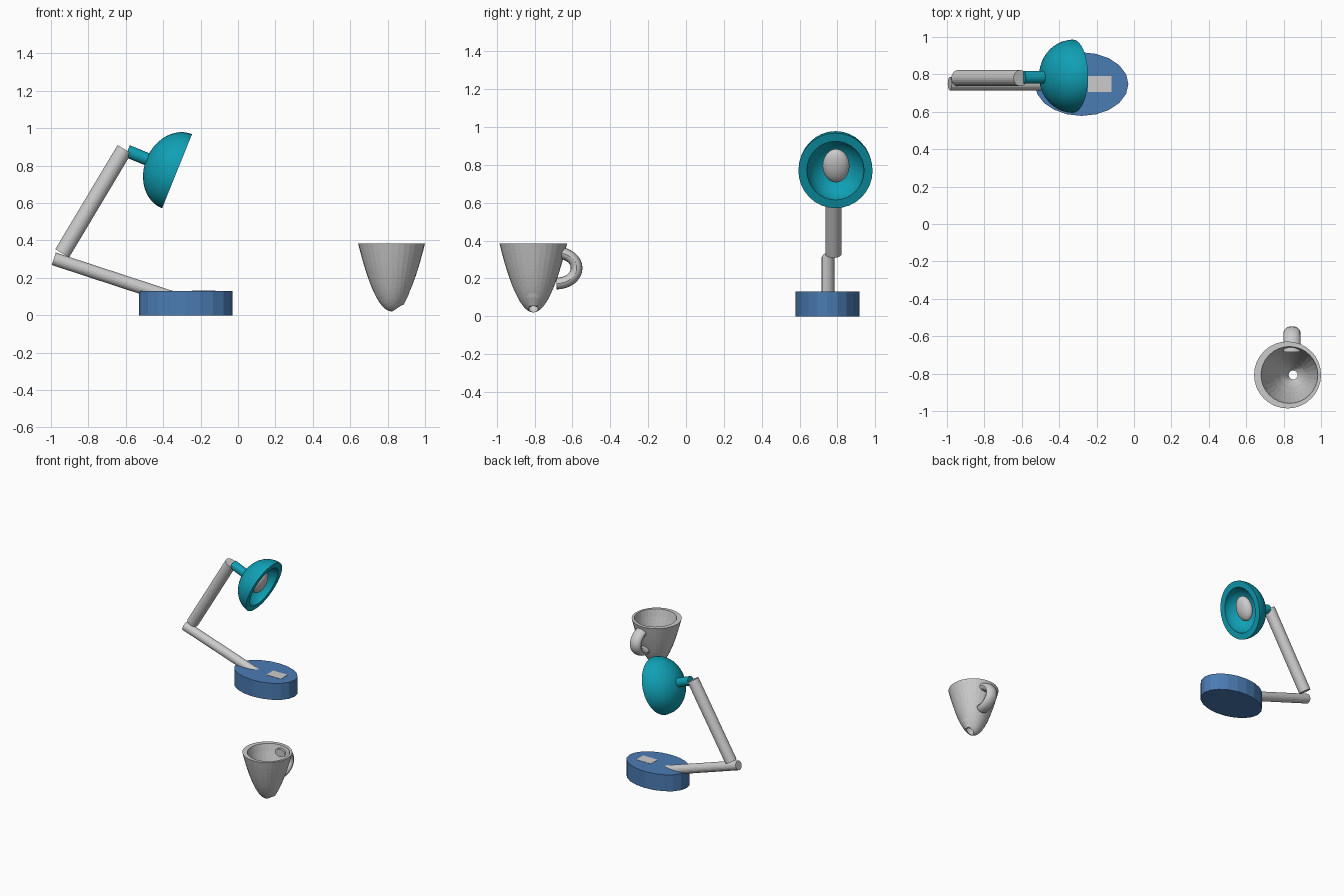
import bpy, bmesh
from math import pi, sin, cos, radians
from mathutils import Vector, Matrix

if "Cube" in bpy.data.objects:
    bpy.data.objects.remove(bpy.data.objects["Cube"])


def material(name, rgb):
    m = bpy.data.materials.new(name)
    m.diffuse_color = (*rgb, 1)
    m.use_nodes = True
    m.node_tree.nodes["Principled BSDF"].inputs["Base Color"].default_value = m.diffuse_color
    return m


BLUE = material("blue", (0.07, 0.20, 0.45))
TEAL = material("teal", (0.005, 0.35, 0.46))


def finish(name, bm, mat=None, smooth=None):
    bmesh.ops.remove_doubles(bm, verts=bm.verts, dist=1e-5)
    bmesh.ops.recalc_face_normals(bm, faces=bm.faces)
    me = bpy.data.meshes.new(name)
    bm.to_mesh(me)
    bm.free()
    ob = bpy.data.objects.new(name, me)
    bpy.context.collection.objects.link(ob)
    if mat:
        me.materials.append(mat)
    if smooth:
        bpy.ops.object.select_all(action='DESELECT')
        ob.select_set(True)
        bpy.context.view_layer.objects.active = ob
        bpy.ops.object.shade_smooth_by_angle(angle=radians(smooth))
    return ob


def loft(name, rings, cap=False, mat=None, matrix=Matrix(), smooth=None):
    """Bridge rings of equal point count with quads."""
    bm = bmesh.new()
    vs = [[bm.verts.new(matrix @ Vector(p)) for p in r] for r in rings]
    n = len(vs[0])
    for a, b in zip(vs, vs[1:]):
        for i in range(n):
            j = (i + 1) % n
            bm.faces.new((a[i], a[j], b[j], b[i]))
    if cap:
        bm.faces.new(vs[0])
        bm.faces.new(vs[-1])
    return finish(name, bm, mat, smooth)


def ring(rx, ry, z, n, cx=0):
    return [(cx + rx * cos(2 * pi * i / n), ry * sin(2 * pi * i / n), z) for i in range(n)]


def rod(name, a, b, r, mat=None):
    a, b = Vector(a), Vector(b)
    d = b - a
    m = Matrix.Translation(a) @ d.to_track_quat('Z', 'Y').to_matrix().to_4x4()
    return loft(name, [ring(r, r, 0, 24), ring(r, r, d.length, 24)], True, mat, m)


# Lamp base with switch plate
loft("lamp_base", [ring(.25, .17, 0, 20), ring(.25, .17, .13, 20)], True, BLUE,
     Matrix.Translation((-.28, .748, 0)))
bm = bmesh.new()
bmesh.ops.create_cube(bm, size=1, matrix=Matrix.Translation((-.183, .748, .122))
                      @ Matrix.Diagonal((.126, .086, .02, 1)))
finish("switch_plate", bm)

# Arms
rod("lower_arm", (-.985, .75, .302), (-.32, .75, .084), .035)
rod("upper_arm", (-.94, .78, .331), (-.607, .78, .888), .043)

# Lamp head: local z points out of the shade opening
HEAD = Matrix.Translation((-.326, .79, .77)) @ Matrix.Rotation(radians(112), 4, 'Y')
rings = []
for k in range(13):
    a = pi / 2 * k / 12
    rings.append(ring(.214 * sin(a), .196 * sin(a), -.176 * cos(a), 32))
for k in range(12, -1, -1):
    a = pi / 2 * k / 12
    rings.append(ring(.167 * sin(a), .151 * sin(a), -.135 * cos(a), 32))
loft("lamp_shade", rings, mat=TEAL, matrix=HEAD, smooth=20)
rod("shade_neck", HEAD @ Vector((0, -.005, -.286)), HEAD @ Vector((0, -.005, -.155)), .034, TEAL)
bm = bmesh.new()
bmesh.ops.create_uvsphere(bm, u_segments=24, v_segments=16, radius=1,
                          matrix=HEAD @ Matrix.Translation((-.01, .003, -.045))
                          @ Matrix.Diagonal((.094, .071, .042, 1)))
finish("bulb", bm, smooth=30)

# Cup: paraboloid shell with a small off-centre hole at the bottom
CUP = Matrix.Translation((.821, -.807, 0))
N = 32


def cup_ring(u):
    c, r = .03 * (1 - u) ** 2, .024 + .155 * u
    pts = ring(r, r, 0, N, c)
    return [(x, y, .021 + .364 * (x * x + y * y) / .179 ** 2) for x, y, _ in pts]


inner = [(.010, .152, .385), (.012, .140, .33), (.015, .118, .25), (.019, .092, .17),
         (.024, .063, .10), (.028, .036, .055)]
rings = [cup_ring((k / 14) ** 1.2) for k in range(15)]
rings += [ring(r, r, z, N, c) for c, r, z in inner]
rings.append(cup_ring(0))
loft("cup", rings, matrix=CUP)

# Cup handle: half-loop tube, slightly off the cup's centre line
rings = []
for k in range(17):
    a = -pi / 2 + pi * k / 16
    centre = Vector((.845, -.685 + .107 * cos(a), .255 + .082 * sin(a)))
    out = Vector((0, cos(a), sin(a)))
    rings.append([centre + Vector((.045 * cos(t), 0, 0)) + out * (.031 * sin(t))
                  for t in (2 * pi * i / 16 for i in range(16))])
loft("cup_handle", rings, True, smooth=30)
